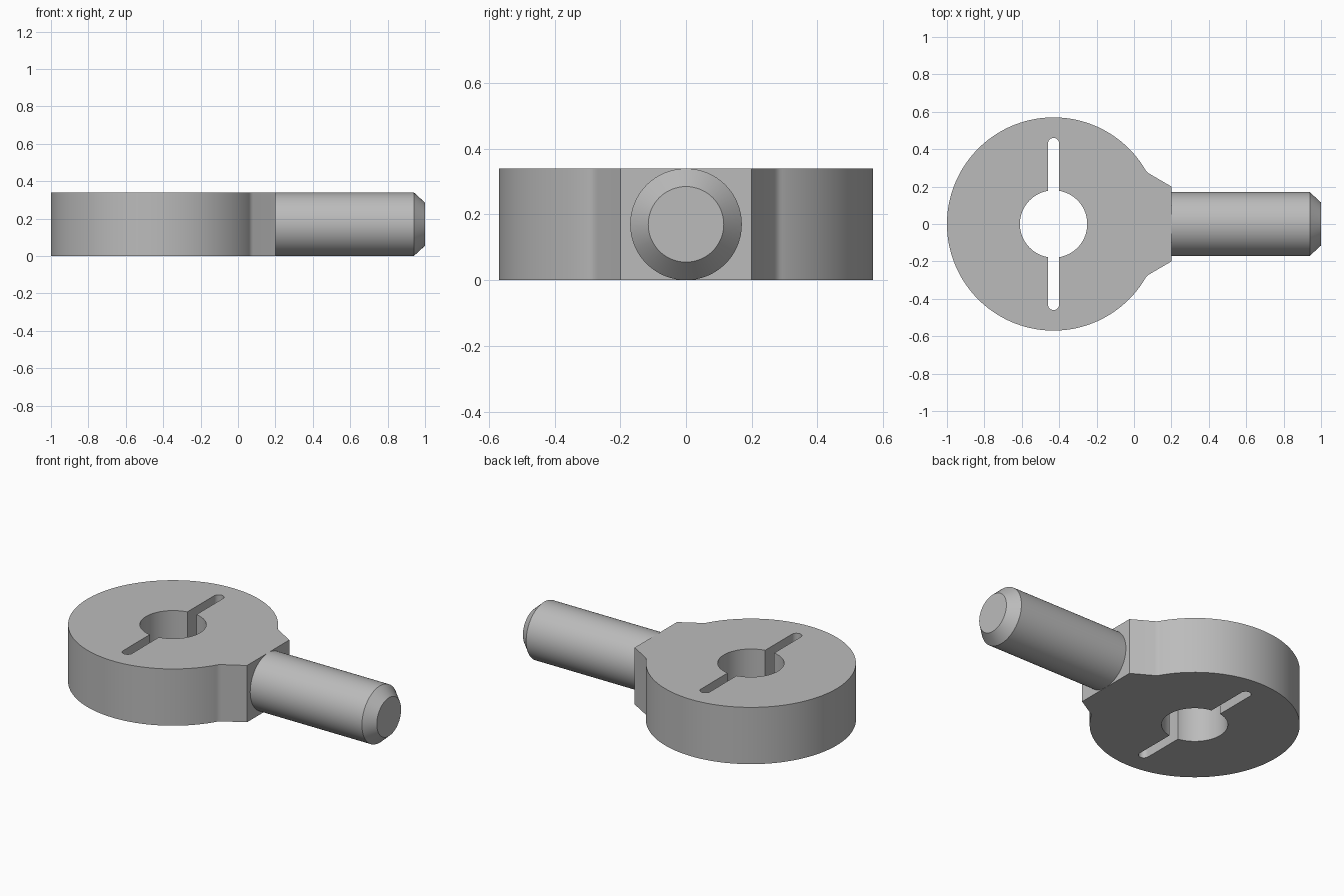
import bpy
import bmesh
from math import sin, cos, pi, radians, sqrt, asin
from mathutils import Vector, Matrix

cube = bpy.data.objects.get("Cube")
if cube:
    bpy.data.objects.remove(cube, do_unlink=True)

HEIGHT = 0.34
CENTRE_X = -0.43
RING_R, HOLE_R = 0.57, 0.18
SLOT_W, SLOT_END = 0.03, 0.46
NECK_X, NECK_Y = 0.2, 0.2

steel = bpy.data.materials.new("grey steel")
steel.use_nodes = True
grey = (0.5, 0.5, 0.5, 1)
steel.diffuse_color = grey
steel.node_tree.nodes["Principled BSDF"].inputs["Base Color"].default_value = grey


def arc(cx, cy, r, start, end, steps):
    return [Vector((cx + r * cos(start + (end - start) * i / steps),
                    cy + r * sin(start + (end - start) * i / steps), 0))
            for i in range(steps + 1)]


def finish(bm, name):
    bmesh.ops.recalc_face_normals(bm, faces=bm.faces[:])
    mesh = bpy.data.meshes.new(name)
    bm.to_mesh(mesh)
    bm.free()
    mesh.materials.append(steel)
    obj = bpy.data.objects.new(name, mesh)
    bpy.context.collection.objects.link(obj)
    bpy.ops.object.select_all(action='DESELECT')
    obj.select_set(True)
    bpy.context.view_layer.objects.active = obj
    bpy.ops.object.shade_smooth_by_angle(angle=radians(25))
    return obj


def add_loop(bm, points):
    verts = [bm.verts.new(p) for p in points]
    return [bm.edges.new((a, b)) for a, b in zip(verts, verts[1:] + verts[:1])]


# Outer outline: round eye, small fillet, tapering neck
join = radians(31)
ring = arc(CENTRE_X, 0, RING_R, join, 2 * pi - join, 120)
corner = Vector((0.065, 0.279, 0))
shoulder = Vector((NECK_X, NECK_Y, 0))
end = corner.lerp(shoulder, 0.12)
fillet = [ring[0].lerp(corner, t).lerp(corner.lerp(end, t), t)
          for t in (0.25, 0.5, 0.75, 1)]
upper = [shoulder] + fillet[::-1]
lower = [Vector((p.x, -p.y, 0)) for p in reversed(upper)]
outer = upper + ring + lower

# Inner outline: bore with a round-ended slot on each side
half = asin(SLOT_W / HOLE_R)
tip = arc(CENTRE_X, SLOT_END - SLOT_W, SLOT_W, 0, pi, 12)
bore_side = arc(CENTRE_X, 0, HOLE_R, pi / 2 + half, 3 * pi / 2 - half, 40)
half_loop = tip + bore_side
inner = half_loop + [Vector((2 * CENTRE_X - p.x, -p.y, 0)) for p in half_loop]

# Eye body: fill between the outlines and raise it
bm = bmesh.new()
edges = add_loop(bm, outer) + add_loop(bm, inner)
bmesh.ops.triangle_fill(bm, edges=edges, use_beauty=True, use_dissolve=False)
raised = bmesh.ops.extrude_face_region(bm, geom=bm.faces[:], use_keep_orig=True)
top = [g for g in raised["geom"] if isinstance(g, bmesh.types.BMVert)]
bmesh.ops.translate(bm, verts=top, vec=(0, 0, HEIGHT))
finish(bm, "eye_body")

# Shank: turned profile with a chamfered end
bm = bmesh.new()
mid = HEIGHT / 2
profile = [(NECK_X, mid), (0.94, mid), (1.0, 0.115), (1.0, 0)]
verts = [bm.verts.new((x, 0, mid + r)) for x, r in profile]
edges = [bm.edges.new(pair) for pair in zip(verts, verts[1:])]
bmesh.ops.spin(bm, geom=verts + edges, cent=(0, 0, mid), axis=(1, 0, 0),
               angle=2 * pi, steps=64)
bmesh.ops.remove_doubles(bm, verts=bm.verts[:], dist=0.0001)
finish(bm, "shank")
